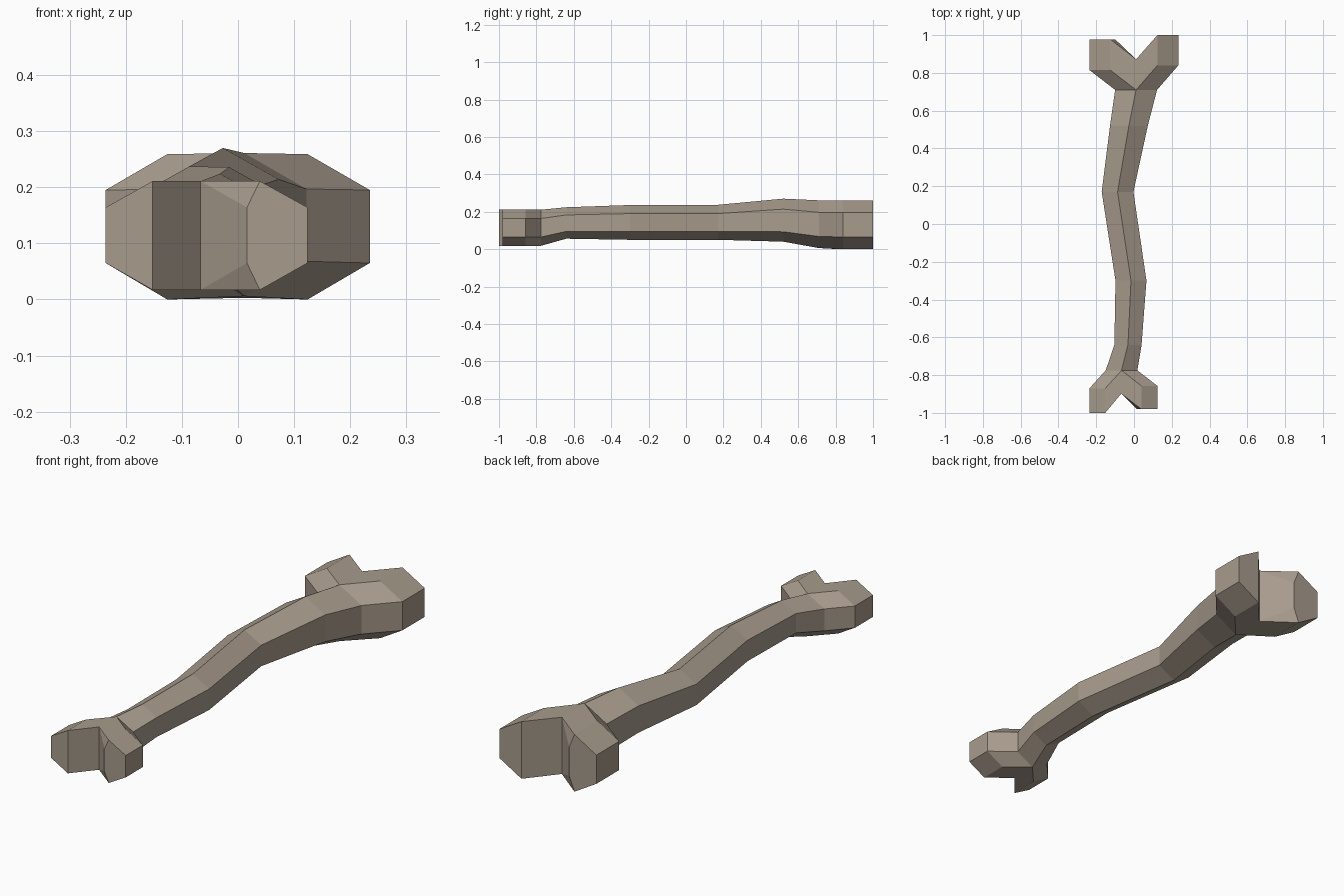
import bpy, bmesh

if "Cube" in bpy.data.objects:
    bpy.data.objects.remove(bpy.data.objects["Cube"])

mat = bpy.data.materials.new("weathered bone")
mat.diffuse_color = (0.39, 0.33, 0.265, 1)
mat.use_nodes = True
mat.node_tree.nodes["Principled BSDF"].inputs["Base Color"].default_value = mat.diffuse_color

bm = bmesh.new()
V = lambda x, y, z: bm.verts.new((x, y, z))

# Shaft stations: y, centre x, half width, bottom z, lower side z, upper side z, top z
stations = [
    (-0.775, -0.066, 0.084, 0.018, 0.065, 0.164, 0.211),
    (-0.64, -0.032, 0.072, 0.056, 0.095, 0.183, 0.224),
    (-0.30, -0.016, 0.082, 0.050, 0.095, 0.190, 0.236),
    (0.17, -0.087, 0.084, 0.050, 0.095, 0.190, 0.237),
    (0.52, -0.027, 0.100, 0.040, 0.093, 0.214, 0.270),
    (0.71, 0.011, 0.111, 0.006, 0.068, 0.197, 0.261),
]


def ring(y, cx, w, z0, z1, z2, z3):
    """Pointed hexagon: top, upper/lower right, bottom, lower/upper left."""
    return [V(cx, y, z3), V(cx + w, y, z2), V(cx + w, y, z1),
            V(cx, y, z0), V(cx - w, y, z1), V(cx - w, y, z2)]


rings = [ring(*s) for s in stations]
for a, b in zip(rings, rings[1:]):
    for i in range(6):
        j = (i + 1) % 6
        bm.faces.new((a[i], a[j], b[j], b[i]))


def prong(base, side, valley, ridge_x, outer_x, elbow_y, end_y, zs, inner_x=None):
    """One knuckle of the forked end; inner_x adds a bevelled inner side."""
    z0, z1, z2, z3 = zs
    idx = (0, 1, 2, 3) if side > 0 else (0, 5, 4, 3)
    row0 = [base[i] for i in idx]
    prof = [(ridge_x, z3), (outer_x, z2), (outer_x, z1), (ridge_x, z0)]
    row1 = [V(x, elbow_y, z) for x, z in prof]
    row2 = [V(x, end_y, z) for x, z in prof]
    for a, b in ((row0, row1), (row1, row2)):
        for i in range(3):
            bm.faces.new((a[i], a[i + 1], b[i + 1], b[i]))
    vt, vb = valley
    bm.faces.new((row0[0], row1[0], row2[0], vt))
    bm.faces.new((row0[3], row1[3], row2[3], vb))
    if inner_x is None:
        bm.faces.new((row2[0], vt, vb, row2[3]))
        bm.faces.new(row2)
    else:
        iu, il = V(inner_x, end_y, z2), V(inner_x, end_y, z1)
        bm.faces.new((row2[0], iu, vt))
        bm.faces.new((vt, iu, il, vb))
        bm.faces.new((vb, il, row2[3]))
        bm.faces.new(row2 + [il, iu])


# Large forked end (back)
big = (0.0, 0.065, 0.195, 0.259)
valley = (V(0.011, 0.872, 0.26), V(0.011, 0.872, 0.003))
prong(rings[-1], 1, valley, 0.124, 0.235, 0.84, 1.0, big)
prong(rings[-1], -1, valley, -0.126, -0.236, 0.815, 0.978, big, -0.10)

# Small forked end (front)
small = (0.017, 0.065, 0.164, 0.211)
valley = (V(-0.067, -0.898, 0.211), V(-0.067, -0.898, 0.017))
prong(rings[0], -1, valley, -0.152, -0.236, -0.87, -1.0, small)
prong(rings[0], 1, valley, 0.039, 0.124, -0.857, -0.98, small, 0.016)

bmesh.ops.recalc_face_normals(bm, faces=bm.faces)
mesh = bpy.data.meshes.new("bone")
bm.to_mesh(mesh)
bm.free()
mesh.materials.append(mat)
bpy.context.collection.objects.link(bpy.data.objects.new("bone", mesh))
